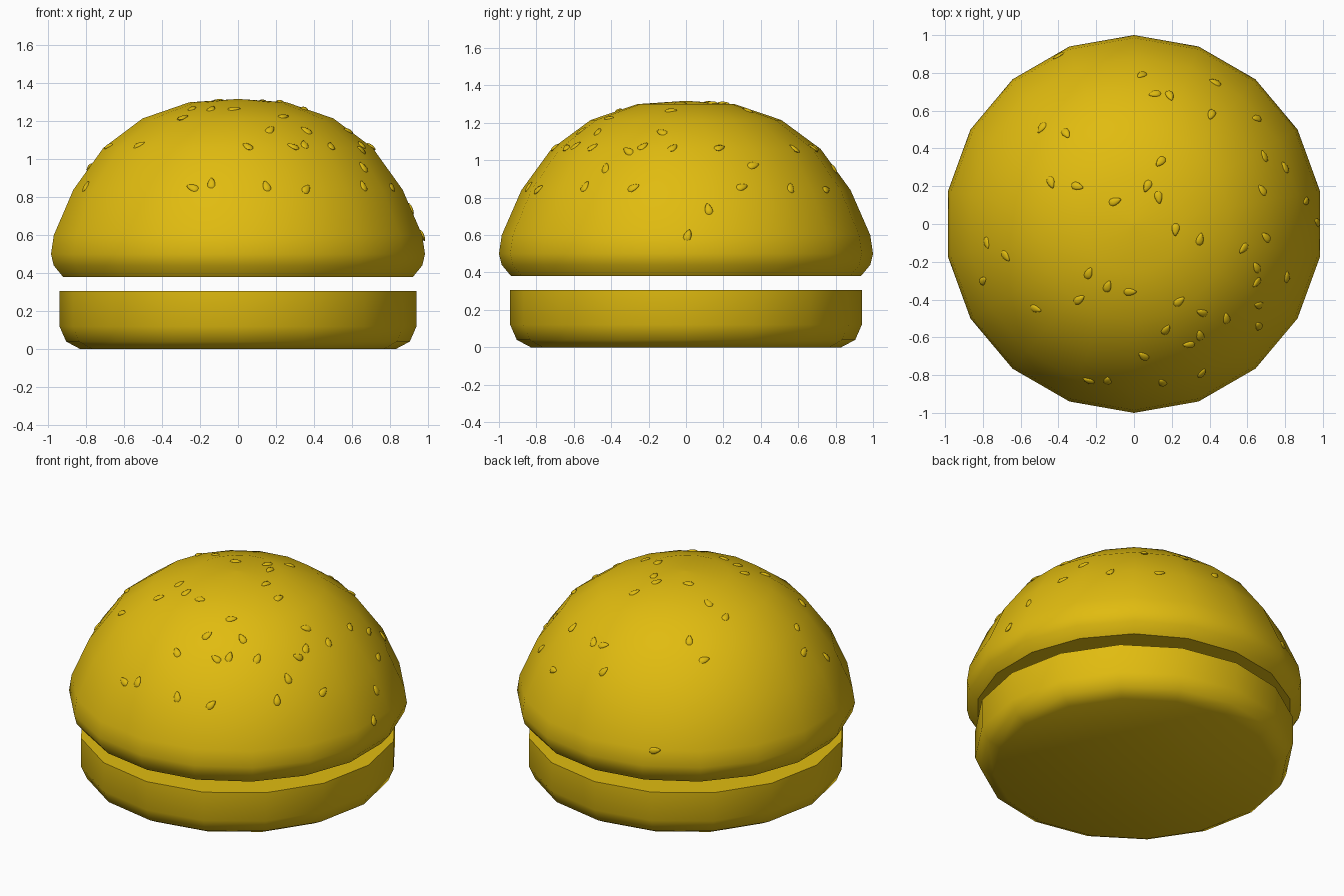
import bpy
import bmesh
import math
import random
from mathutils import Matrix, Vector
from mathutils.bvhtree import BVHTree

random.seed(7)

if "Cube" in bpy.data.objects:
    bpy.data.objects.remove(bpy.data.objects["Cube"], do_unlink=True)


def make_material(name, colour):
    material = bpy.data.materials.new(name)
    material.use_nodes = True
    material.diffuse_color = colour
    shader = material.node_tree.nodes["Principled BSDF"]
    shader.inputs["Base Color"].default_value = colour
    shader.inputs["Roughness"].default_value = 0.7
    return material


def finish(bm, name, material, sharp_angle):
    """Turn the bmesh into a smooth-shaded object."""
    bmesh.ops.recalc_face_normals(bm, faces=bm.faces)
    mesh = bpy.data.meshes.new(name)
    bm.to_mesh(mesh)
    mesh.materials.append(material)
    obj = bpy.data.objects.new(name, mesh)
    bpy.context.collection.objects.link(obj)
    bpy.ops.object.select_all(action="DESELECT")
    obj.select_set(True)
    bpy.context.view_layer.objects.active = obj
    bpy.ops.object.shade_smooth_by_angle(angle=math.radians(sharp_angle))
    return obj


def lathe(profile, sides):
    """Revolve (radius, height) rings, first vertex on +y, capping both ends."""
    bm = bmesh.new()
    rings = []
    for radius, height in profile:
        ring = []
        for i in range(sides):
            turn = math.pi / 2 + math.tau * i / sides
            ring.append(bm.verts.new((radius * math.cos(turn),
                                      radius * math.sin(turn), height)))
        rings.append(ring)
    for low, high in zip(rings, rings[1:]):
        for i in range(sides):
            j = (i + 1) % sides
            bm.faces.new((low[i], low[j], high[j], high[i]))
    bm.faces.new(rings[0])
    bm.faces.new(rings[-1])
    return bm


bread = make_material("golden bread", (0.75, 0.5, 0.005, 1))

# Bottom bun: flat top, rounded lower edge
bottom_profile = [(0.83, 0), (0.905, 0.04), (0.94, 0.12), (0.94, 0.305)]
finish(lathe(bottom_profile, 16), "bottom_bun", bread, 45)

# Top bun: faceted dome with a tucked-in rim
top_profile = [(0.935, 0.38), (0.985, 0.44), (1, 0.5), (0.985, 0.6),
               (0.88, 0.84), (0.72, 1.06), (0.51, 1.215), (0.26, 1.3),
               (0.01, 1.317)]
dome = lathe(top_profile, 18)
bmesh.ops.recalc_face_normals(dome, faces=dome.faces)
surface = BVHTree.FromBMesh(dome)
finish(dome, "top_bun", bread, 45)

# Sesame seeds: plan positions in hundredths, dropped onto the dome
seed_spots = [
    (4, 79), (11, 69), (19, 68), (43, 75), (41, 58), (65, 56),
    (-49, 51), (-36, 48), (-40, 89), (14, 33), (69, 36), (80, 30),
    (7, 20), (13, 14), (68, 18), (-44, 22), (-30, 20), (-10, 12),
    (91, 12), (97, 1), (22, -3), (35, -8), (58, -13), (70, -7),
    (-78, -10), (-68, -17), (65, -23), (65, -31), (81, -28),
    (-80, -30), (-24, -26), (-29, -40), (-14, -33), (-2, -36),
    (24, -41), (-52, -45), (36, -47), (35, -59), (49, -50),
    (66, -43), (66, -54), (17, -56), (29, -64), (5, -70),
    (36, -79), (15, -84), (-14, -83), (-24, -83),
]
seeds = bmesh.new()
for x, y in seed_spots:
    hit, normal, _, _ = surface.ray_cast(Vector((x / 100, y / 100, 2)),
                                         Vector((0, 0, -1)))
    if hit is None:
        continue
    turn = Matrix.Rotation(random.uniform(0, math.pi), 4, "Z")
    lie_flat = normal.to_track_quat("Z", "Y").to_matrix().to_4x4()
    shape = Matrix.Diagonal((0.034, 0.02, 0.01, 1))
    grain = bmesh.ops.create_uvsphere(seeds, u_segments=10, v_segments=6,
                                      radius=1)["verts"]
    # Pinch one end into a teardrop
    for vert in grain:
        vert.co.y *= 1 - 0.4 * vert.co.x
    bmesh.ops.transform(seeds, verts=grain,
                        matrix=Matrix.Translation(hit) @ lie_flat @ turn @ shape)
finish(seeds, "sesame_seeds", bread, 60)
surface = None
dome.free()
seeds.free()
